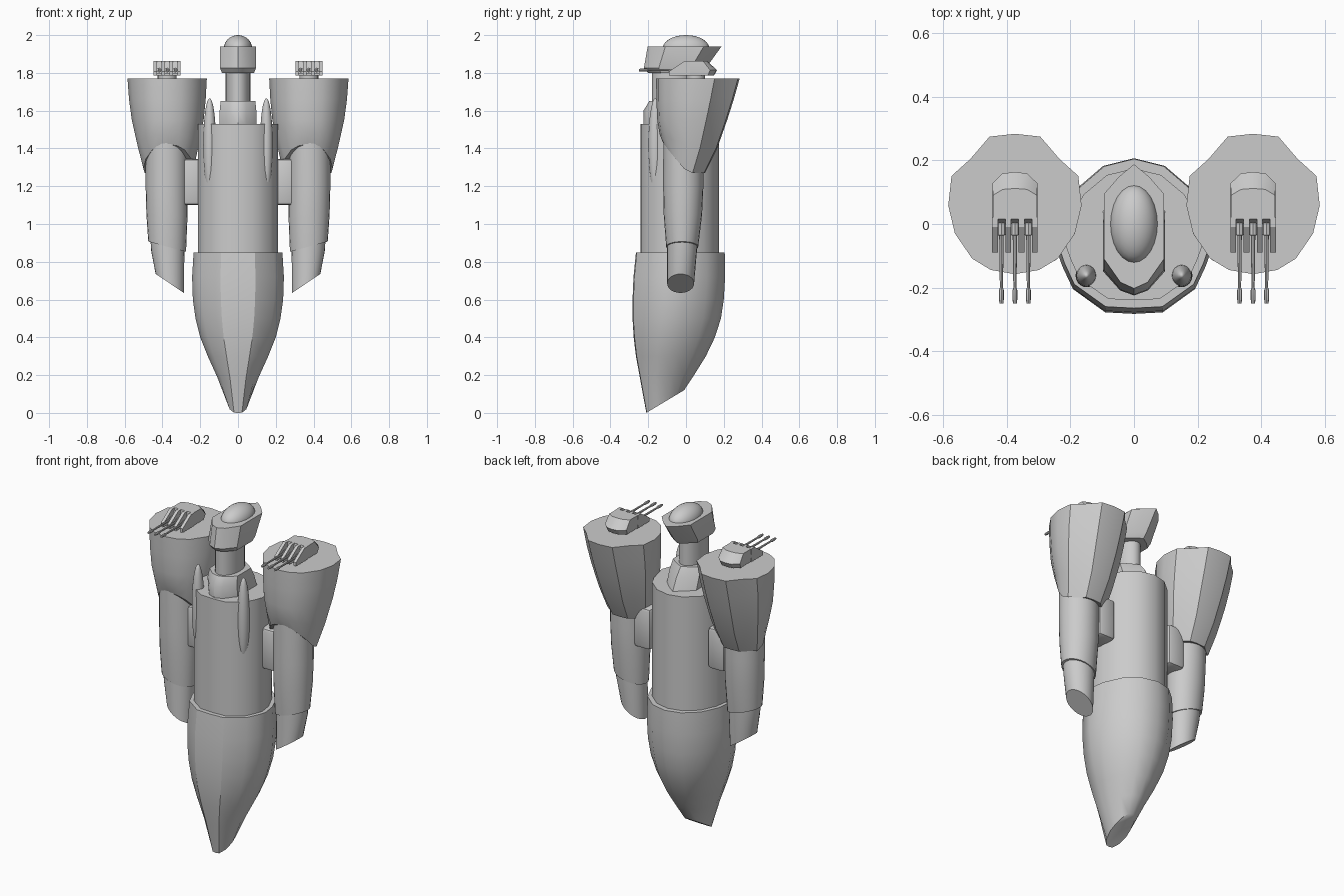
import bpy, bmesh, math
from mathutils import Matrix, Vector

cube = bpy.data.objects.get("Cube")
if cube:
    bpy.data.objects.remove(cube, do_unlink=True)

grey = bpy.data.materials.new("hull_grey")
grey.use_nodes = True
COLOUR = (0.6, 0.6, 0.6, 1)
grey.diffuse_color = COLOUR
bsdf = next(n for n in grey.node_tree.nodes if n.type == 'BSDF_PRINCIPLED')
bsdf.inputs["Base Color"].default_value = COLOUR


def finish(name, bm, mirror=False):
    bmesh.ops.recalc_face_normals(bm, faces=bm.faces)
    mesh = bpy.data.meshes.new(name)
    bm.to_mesh(mesh)
    bm.free()
    mesh.materials.append(grey)
    ob = bpy.data.objects.new(name, mesh)
    bpy.context.collection.objects.link(ob)
    bpy.ops.object.select_all(action='DESELECT')
    ob.select_set(True)
    bpy.context.view_layer.objects.active = ob
    bpy.ops.object.shade_smooth_by_angle(angle=math.radians(32))
    if mirror:
        ob.modifiers.new("Mirror", 'MIRROR').use_mirror_merge = False
    return ob


def bridge(bm, loops):
    """Skin a stack of point loops and cap both ends."""
    rows = [[bm.verts.new(p) for p in loop] for loop in loops]
    n = len(rows[0])
    for a, b in zip(rows, rows[1:]):
        for i in range(n):
            j = (i + 1) % n
            bm.faces.new((a[i], a[j], b[j], b[i]))
    bm.faces.new(rows[0])
    bm.faces.new(rows[-1])


def loft(name, section, rings, mirror=False):
    """Rings hold centre x, half width, front y, back y and a height or height rule."""
    loops = []
    for cx, hx, y0, y1, z in rings:
        pts = [(cx + hx * u, y0 + (y1 - y0) * t) for u, t in section]
        loops.append([(x, y, z(x, y) if callable(z) else z) for x, y in pts])
    bm = bmesh.new()
    bridge(bm, loops)
    return finish(name, bm, mirror)


def both_halves(half):
    """Complete a half outline running from back centre to front centre."""
    return half + [(-u, t) for u, t in half[-2:0:-1]]


def ellipsoid(name, centre, radii, mirror=False):
    bm = bmesh.new()
    bmesh.ops.create_uvsphere(bm, u_segments=24, v_segments=16, radius=1)
    bm.transform(Matrix.Translation(centre) @ Matrix.Diagonal((*radii, 1)))
    return finish(name, bm, mirror)


def box(name, lo, hi, bevel=0, mirror=False):
    lo, hi = Vector(lo), Vector(hi)
    bm = bmesh.new()
    bmesh.ops.create_cube(bm, size=1)
    bm.transform(Matrix.Translation((lo + hi) / 2) @ Matrix.Diagonal((*(hi - lo), 1)))
    if bevel:
        bmesh.ops.bevel(bm, geom=bm.edges[:], offset=bevel, segments=2,
                        profile=0.5, affect='EDGES')
    return finish(name, bm, mirror)


def slab(name, profile, x0, x1):
    """Extrude a side profile of (y, z) points across x."""
    bm = bmesh.new()
    bridge(bm, [[(x, y, z) for y, z in profile] for x in (x0, x1)])
    return finish(name, bm, True)


ROUND = [(math.cos(a), 0.5 + 0.5 * math.sin(a))
         for a in (math.tau * i / 24 for i in range(24))]
HULL = both_halves([(0, 1), (.4, .95), (.75, .8), (.95, .58), (1, .4),
                    (.93, .3), (.8, .16), (.38, .01), (0, 0)])
POD = both_halves([(0, 1), (.38, .98), (.67, .82), (.95, .7), (1, .49),
                   (.9, .29), (.64, .11), (.36, .03), (0, 0)])
HEAD = both_halves([(0, 1), (.5, .9), (1, .76), (1, .24), (.45, .05), (0, 0)])

# Main hull: tapering keel with a slanted tail cut, then the upright column
loft("lower_hull", HULL, [
    (0, .055, -.21, -.01, lambda x, y: .6 * (y + .21)),
    (0, .11, -.243, .045, lambda x, y: .2 + .08 * y),
    (0, .16, -.265, .105, .3), (0, .2, -.277, .153, .4),
    (0, .225, -.283, .185, .5), (0, .239, -.283, .2, .6),
    (0, .243, -.278, .207, .72), (0, .235, -.265, .205, .85)])
loft("hull_column", HULL, [(0, .213, -.24, .175, .84), (0, .213, -.24, .175, 1.53)])

# Neck and bridge head
loft("neck_collar", HEAD, [(0, .097, -.225, .13, 1.52), (0, .097, -.225, .09, 1.6),
                           (0, .092, -.195, .05, 1.65)])
loft("neck", ROUND, [(0, .066, -.18, .03, 1.64), (0, .066, -.18, .03, 1.82)])
loft("bridge_head", HEAD, [(0, .085, -.2, .08, 1.8), (0, .095, -.223, .105, 1.825),
                           (0, .095, -.203, .188, 1.94)])
ellipsoid("bridge_dome", (0, 0, 1.93), (.075, .123, .07))

# Slim pods on the column front
ellipsoid("front_pod", (.15, -.162, 1.418), (.034, .037, .248), True)

# Shoulders with a swept underside
loft("shoulder", POD, [
    (.368, .133, -.118, .1, lambda x, y: max(1.27, 1.28 - 1.2 * y)),
    (.37, .162, -.14, .165, lambda x, y: max(1.4, 1.42 - .4 * y)),
    (.372, .19, -.152, .218, 1.55), (.374, .203, -.157, .253, 1.66),
    (.375, .21, -.158, .284, 1.77)], True)

# Arms, forearms and the brackets holding them
loft("upper_arm", ROUND, [
    (.375, .1, -.105, .065, lambda x, y: .88 + .27 * (x - .375)),
    (.376, .109, -.118, .085, 1.05), (.378, .111, -.121, .092, 1.2),
    (.378, .111, -.12, .092, 1.46)], True)
loft("forearm", ROUND, [
    (.361, .075, -.1, .043, lambda x, y: .635 + .67 * (x - .286)),
    (.372, .088, -.1, .058, .86), (.374, .09, -.1, .06, .93)], True)
box("arm_bracket", (.19, -.07, 1.1), (.3, .07, 1.345), .018, True)

# Triple turrets
CX = .375
loft("turret_ring", ROUND, [(CX, .05, 0, .1, 1.765), (CX, .05, 0, .1, 1.79)], True)
loft("turret_house", both_halves([(0, 1), (.55, .97), (1, .78), (1, 0), (0, 0)]), [
    (CX, .068, 0, .148, 1.785), (CX, .071, 0, .164, 1.815),
    (CX, .069, .015, .112, 1.862)], True)
for i in range(4):
    x = CX + .0417 * (i - 1.5)
    slab("turret_cheek", [(-.09, 1.785), (.02, 1.785), (.02, 1.862),
                          (-.01, 1.862), (-.09, 1.808)], x - .009, x + .009)
box("turret_sill", (CX - .07, -.03, 1.785), (CX + .07, .01, 1.798), 0, True)
for i in range(3):
    x = CX + .0425 * (i - 1)
    bm = bmesh.new()
    stations = [(.01, .013), (-.035, .013), (-.036, .007), (-.2, .005),
                (-.21, .008), (-.235, .008), (-.25, .006)]
    bridge(bm, [[(x + r * u, y, 1.815 + r * (2 * t - 1)) for u, t in ROUND[::3]]
                for y, r in stations])
    finish("gun_barrel", bm, True)
